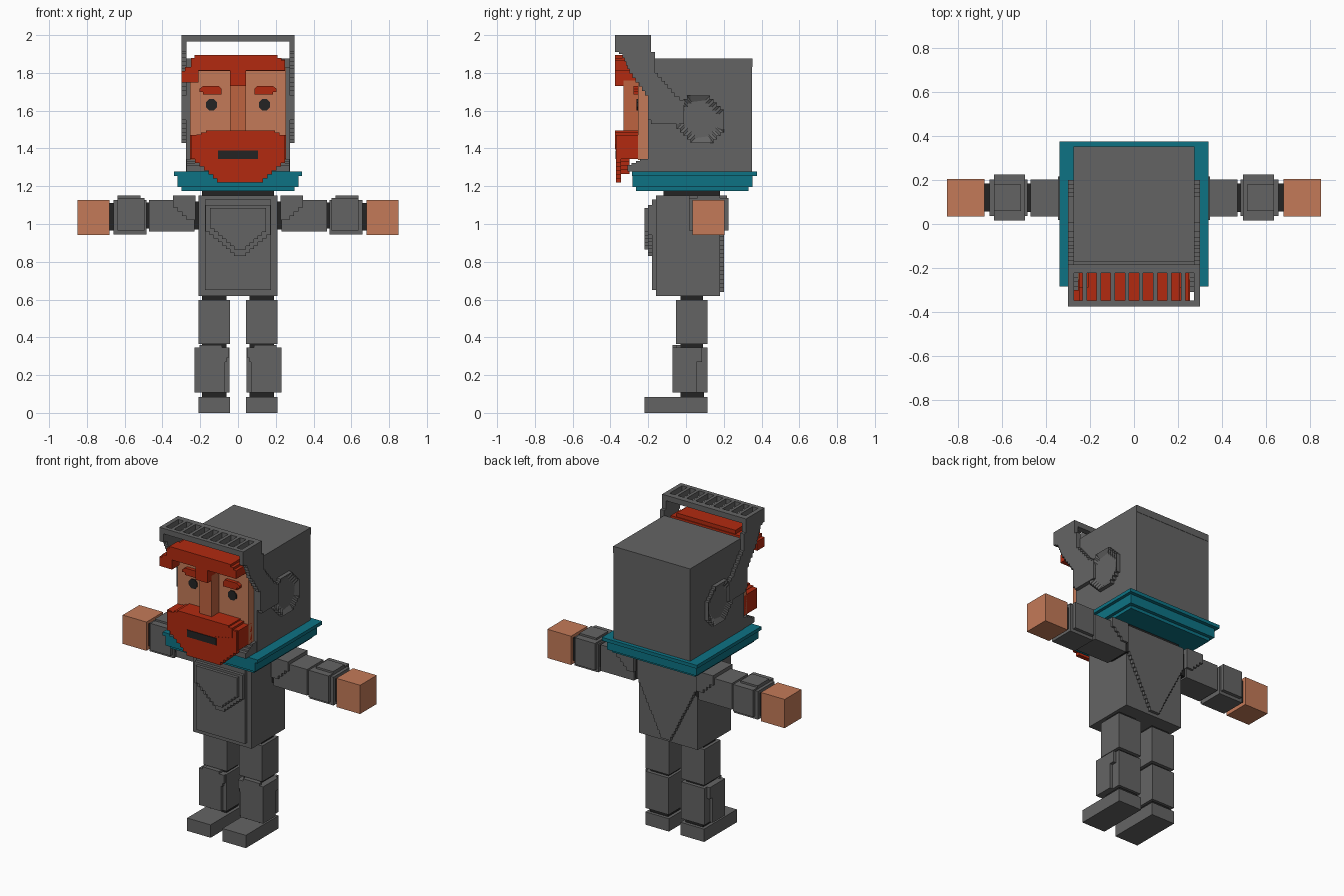
import bpy, bmesh, math

old = bpy.data.objects.get("Cube")
if old:
    bpy.data.objects.remove(old, do_unlink=True)


def material(name, rgb):
    m = bpy.data.materials.new(name)
    m.use_nodes = True
    m.diffuse_color = (*rgb, 1)
    m.node_tree.nodes["Principled BSDF"].inputs["Base Color"].default_value = (*rgb, 1)
    return m


GREY = material("grey cloth", (0.127, 0.127, 0.127))
DARK = material("dark joints", (0.017, 0.017, 0.017))
SKIN = material("skin", (0.552, 0.195, 0.098))
NOSE = material("nose skin", (0.515, 0.127, 0.051))
RED = material("red hair", (0.445, 0.023, 0.005))
TEAL = material("teal collar", (0.004, 0.171, 0.231))
SIDES = (("left", 1), ("right", -1))


def stepped(pts, step=0.022):
    """Turn every slanted edge of a profile into a small staircase."""
    out = []
    for (a, b), (c, d) in zip(pts, pts[1:] + pts[:1]):
        out.append((a, b))
        if abs(a - c) > 1e-4 and abs(b - d) > 1e-4:
            n = max(1, round(max(abs(a - c), abs(b - d)) / step))
            for i in range(n):
                p = a + (c - a) * (i + 1) / n
                q = b + (d - b) * i / n
                out.append((p, q))
                if i < n - 1:
                    out.append((p, b + (d - b) * (i + 1) / n))
    return out


def prism(name, pts, axis, lo, hi, mat, side=1, recess=None):
    """Extrude a profile along an axis; side=-1 mirrors it in x."""
    place = {"x": lambda p, q, t: (t * side, p, q),
             "y": lambda p, q, t: (p * side, t, q),
             "z": lambda p, q, t: (p * side, q, t)}[axis]
    bm = bmesh.new()
    rings = [[bm.verts.new(place(p, q, t)) for p, q in pts] for t in (lo, hi)]
    caps = [bm.faces.new(r) for r in rings]
    n = len(pts)
    for i in range(n):
        j = (i + 1) % n
        bm.faces.new((rings[0][i], rings[0][j], rings[1][j], rings[1][i]))
    bmesh.ops.recalc_face_normals(bm, faces=bm.faces)
    if recess:
        bmesh.ops.inset_individual(bm, faces=[caps[1]], thickness=recess[0], depth=-recess[1])
    me = bpy.data.meshes.new(name)
    bm.to_mesh(me)
    bm.free()
    me.materials.append(mat)
    ob = bpy.data.objects.new(name, me)
    bpy.context.scene.collection.objects.link(ob)
    return ob


def box(name, x0, x1, y0, y1, z0, z1, mat, side=1):
    return prism(name, [(x0, y0), (x1, y0), (x1, y1), (x0, y1)], "z", z0, z1, mat, side)


def octagon(cx, cz, r):
    k = r / math.cos(math.pi / 8)
    return [(cx + k * math.cos(math.pi / 8 + i * math.pi / 4),
             cz + k * math.sin(math.pi / 8 + i * math.pi / 4)) for i in range(8)]


# Legs and arms
for word, s in SIDES:
    def part(name, *a):
        box(f"{word}_{name}", *a, s)

    part("foot", 0.042, 0.21, -0.22, 0.115, 0, 0.083, GREY)
    part("ankle", 0.062, 0.19, -0.03, 0.095, 0.08, 0.11, DARK)
    part("shin", 0.045, 0.21, -0.055, 0.113, 0.107, 0.345, GREY)
    part("knee", 0.062, 0.19, -0.03, 0.09, 0.34, 0.37, DARK)
    part("thigh", 0.042, 0.21, -0.052, 0.113, 0.365, 0.597, GREY)
    part("hip", 0.062, 0.19, -0.03, 0.09, 0.59, 0.625, DARK)
    # Shin guard wraps the front and the outer side
    prism(f"{word}_shin_guard_front",
          stepped([(0.07, 0.107), (0.23, 0.107), (0.23, 0.345), (0.205, 0.36), (0.16, 0.36),
                   (0.16, 0.345), (0.05, 0.345), (0.05, 0.29), (0.07, 0.25)]),
          "y", -0.072, -0.05, GREY, s)
    prism(f"{word}_shin_guard_side",
          stepped([(-0.072, 0.107), (0.055, 0.107), (0.055, 0.27), (0.085, 0.3), (0.085, 0.345),
                   (-0.072, 0.345)]),
          "x", 0.205, 0.23, GREY, s)
    part("knee_cap", 0.085, 0.19, -0.072, 0.0, 0.345, 0.36, GREY)

    part("shoulder_joint", 0.2, 0.235, 0.05, 0.19, 0.97, 1.12, DARK)
    part("upper_arm", 0.23, 0.47, 0.035, 0.203, 0.96, 1.128, GREY)
    prism(f"{word}_shoulder_pad",
          stepped([(0.225, 1.15), (0.225, 1.02), (0.25, 1.02), (0.345, 1.11), (0.345, 1.15)]),
          "y", 0.018, 0.217, GREY, s)
    part("elbow", 0.465, 0.5, 0.055, 0.185, 0.975, 1.115, DARK)
    part("forearm", 0.485, 0.658, 0.037, 0.203, 0.945, 1.128, GREY)
    part("forearm_guard", 0.495, 0.638, 0.016, 0.225, 0.965, 1.138, GREY)
    part("forearm_top_plate", 0.515, 0.638, 0.06, 0.18, 1.13, 1.15, GREY)
    part("wrist", 0.65, 0.685, 0.057, 0.185, 0.965, 1.11, DARK)
    part("hand", 0.68, 0.85, 0.035, 0.205, 0.942, 1.128, SKIN)

# Torso with front panel, chest shield and back yoke
box("torso", -0.21, 0.21, -0.16, 0.18, 0.62, 1.15, GREY)
box("front_panel", -0.175, 0.175, -0.18, -0.15, 0.65, 1.13, GREY)
prism("chest_shield_base", stepped([(-0.172, 1.1), (-0.172, 0.96), (-0.02, 0.83), (0.02, 0.83),
                                    (0.172, 0.96), (0.172, 1.1)]), "y", -0.2, -0.17, GREY)
prism("chest_shield", stepped([(-0.148, 1.085), (-0.148, 0.975), (-0.02, 0.865), (0.02, 0.865),
                               (0.148, 0.975), (0.148, 1.085)]), "y", -0.22, -0.19, GREY)
prism("back_yoke", stepped([(-0.21, 1.15), (-0.21, 1.0), (-0.03, 0.64), (0.03, 0.64),
                            (0.21, 1.0), (0.21, 1.15)]), "y", 0.17, 0.2, GREY)
box("neck", -0.19, 0.19, -0.12, 0.18, 1.14, 1.185, DARK)

# Collar in three stepped bands
box("collar_lower", -0.3, 0.3, -0.265, 0.33, 1.175, 1.2, TEAL)
box("collar_middle", -0.32, 0.32, -0.283, 0.352, 1.195, 1.257, TEAL)
box("collar_rim", -0.34, 0.34, -0.285, 0.375, 1.255, 1.277, TEAL)

# Head
box("head", -0.275, 0.275, -0.2, 0.35, 1.27, 1.83, GREY)
box("head_cap", -0.275, 0.275, -0.17, 0.352, 1.83, 1.875, GREY)
prism("chin_guard", stepped([(-0.31, 1.277), (-0.18, 1.277), (-0.18, 1.345), (-0.22, 1.345),
                             (-0.31, 1.3)]), "x", -0.272, 0.272, GREY)
visor_side = [(-0.375, 2), (-0.185, 2), (-0.185, 1.91), (-0.165, 1.88), (-0.165, 1.8),
              (-0.06, 1.675), (-0.01, 1.64), (-0.01, 1.53), (-0.17, 1.53), (-0.2, 1.57),
              (-0.2, 1.68), (-0.3, 1.82), (-0.335, 1.9), (-0.375, 1.92)]
for word, s in SIDES:
    prism(f"{word}_visor_arm", stepped(visor_side), "x", 0.272, 0.3, GREY, s)
    prism(f"{word}_ear_disc", stepped(octagon(0.075, 1.555, 0.125), 0.02), "x", 0.26, 0.3, GREY, s,
          (0.035, 0.015))

# Slotted visor top
box("visor_front_bar", -0.3, 0.3, -0.375, -0.348, 1.965, 2, GREY)
box("visor_back_bar", -0.3, 0.3, -0.222, -0.185, 1.965, 2, GREY)
for i in range(8):
    x = -0.224 + 0.064 * i
    box(f"visor_slat_{i + 1}", x - 0.01, x + 0.01, -0.36, -0.2, 1.965, 2, GREY)

# Face
box("face", -0.255, 0.255, -0.255, -0.19, 1.34, 1.83, SKIN)
box("nose", -0.043, 0.043, -0.33, -0.25, 1.47, 1.76, NOSE)
for word, s in SIDES:
    prism(f"{word}_eye", octagon(0.14, 1.632, 0.03), "y", -0.261, -0.25, DARK, s)
    prism(f"{word}_eyebrow", [(0.087, 1.685), (0.185, 1.685), (0.185, 1.7), (0.205, 1.7),
                              (0.205, 1.715), (0.185, 1.73), (0.1, 1.73), (0.087, 1.715)],
          "y", -0.278, -0.25, RED, s)

# Hair, with a forelock and a curl on one side
box("hair_top", -0.21, 0.21, -0.345, -0.205, 1.812, 1.895, RED)
box("hair_sides", -0.25, 0.25, -0.3, -0.2, 1.81, 1.87, RED)
prism("fringe", stepped([(-0.25, 1.78), (-0.21, 1.812), (0.25, 1.812), (0.25, 1.865),
                         (0.21, 1.895), (-0.21, 1.895), (-0.25, 1.86)]),
      "y", -0.375, -0.29, RED)
box("forelock", -0.043, 0.043, -0.375, -0.25, 1.73, 1.82, RED)
prism("side_curl", stepped([(-0.3, 1.75), (-0.21, 1.75), (-0.21, 1.83), (-0.26, 1.83),
                            (-0.3, 1.79)]), "y", -0.375, -0.3, RED)

# Beard, moustache and mouth
box("beard_back", -0.255, 0.255, -0.36, -0.22, 1.345, 1.472, RED)
prism("beard_point", stepped([(-0.25, 1.47), (-0.25, 1.345), (-0.11, 1.22), (0.11, 1.22),
                              (0.25, 1.345), (0.25, 1.47)]), "y", -0.37, -0.343, RED)
prism("beard_under", stepped([(-0.22, 1.35), (-0.15, 1.265), (0.15, 1.265), (0.22, 1.35)]),
      "y", -0.35, -0.3, RED)
prism("moustache", stepped([(-0.22, 1.42), (-0.22, 1.475), (-0.17, 1.495), (0.17, 1.495),
                            (0.22, 1.475), (0.22, 1.42), (0.1, 1.395), (-0.1, 1.395)]),
      "y", -0.375, -0.24, RED)
box("mouth", -0.105, 0.105, -0.374, -0.366, 1.343, 1.388, DARK)
